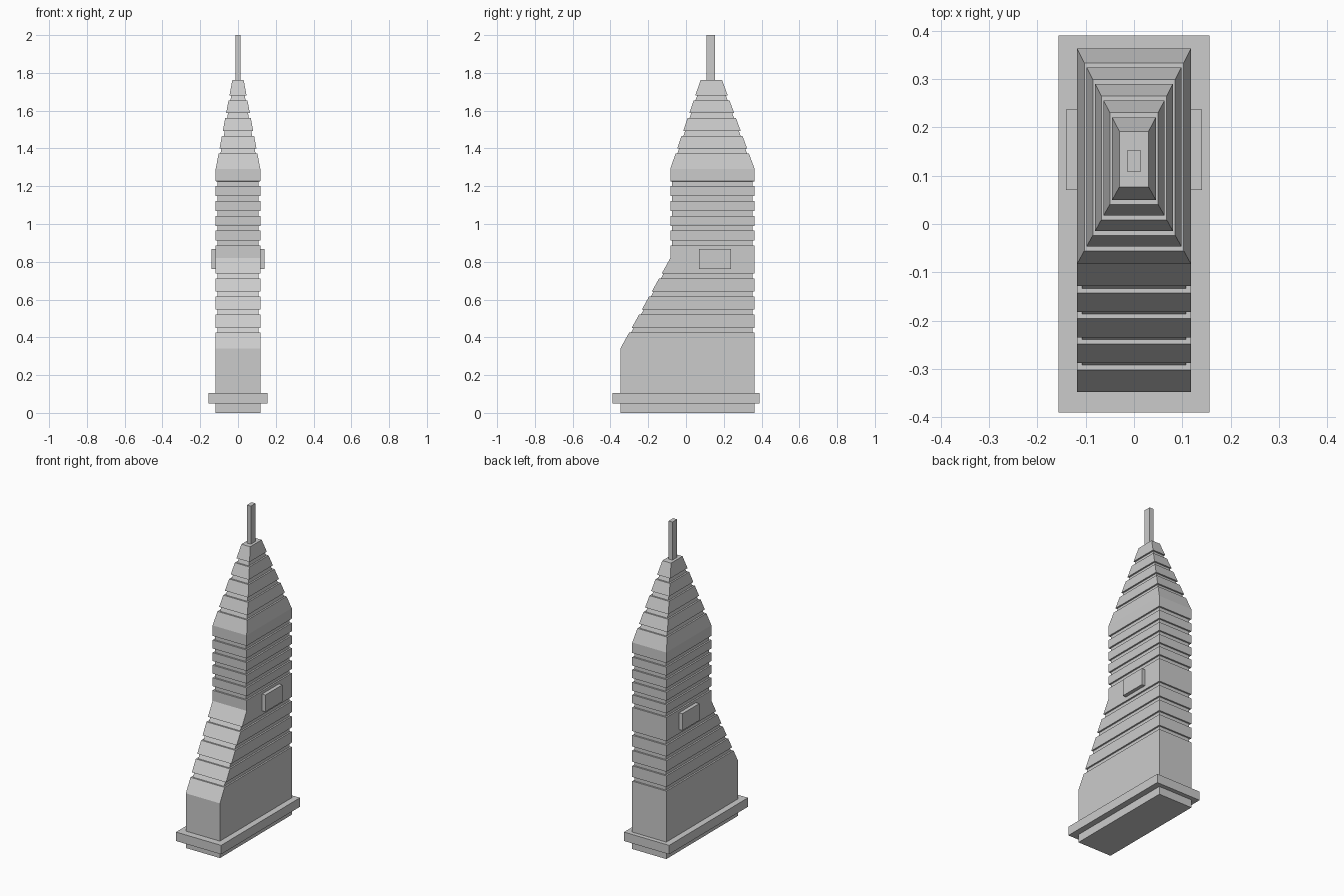
import bpy, bmesh

if "Cube" in bpy.data.objects:
    bpy.data.objects.remove(bpy.data.objects["Cube"])

grey = bpy.data.materials.new("light_grey")
grey.diffuse_color = (0.6, 0.6, 0.6, 1)
grey.use_nodes = True
grey.node_tree.nodes["Principled BSDF"].inputs["Base Color"].default_value = grey.diffuse_color


def finish(name, bm):
    bmesh.ops.recalc_face_normals(bm, faces=bm.faces)
    mesh = bpy.data.meshes.new(name)
    bm.to_mesh(mesh)
    bm.free()
    mesh.materials.append(grey)
    obj = bpy.data.objects.new(name, mesh)
    bpy.context.collection.objects.link(obj)
    return obj


def box(name, x0, x1, y0, y1, z0, z1):
    bm = bmesh.new()
    bmesh.ops.create_cube(bm, size=1)
    for v in bm.verts:
        v.co = (x1 if v.co.x > 0 else x0, y1 if v.co.y > 0 else y0, z1 if v.co.z > 0 else z0)
    return finish(name, bm)


# Tower outline: height, half width, front y, back y
KEYS = [
    (0.00, 0.118, -0.347, 0.363),
    (0.342, 0.118, -0.347, 0.363),
    (0.82, 0.118, -0.083, 0.363),
    (1.292, 0.118, -0.083, 0.363),
    (1.762, 0.030, 0.077, 0.191),
]
# Bands per section, separated by shallow grooves
BANDS = [1, 5, 6, 5]
GROOVE, DEPTH = 0.026, 0.01


def section(a, b, z, inset=0.0):
    t = (z - a[0]) / (b[0] - a[0])
    w, f, k = (a[i] + (b[i] - a[i]) * t for i in (1, 2, 3))
    return (z, w - inset, f + inset, k - inset)


rings = [KEYS[0]]
for a, b, n in zip(KEYS, KEYS[1:], BANDS):
    for i in range(1, n):
        mid = a[0] + (b[0] - a[0]) * i / n
        lo, hi = mid - GROOVE / 2, mid + GROOVE / 2
        # groove: ledge in, wall up, overhang out
        rings += [section(a, b, lo), section(a, b, lo + 1e-4, DEPTH),
                  section(a, b, hi - 1e-4, DEPTH), section(a, b, hi)]
    rings.append(b)

# Tower body lofted through the rings
bm = bmesh.new()
loops = [[bm.verts.new(p) for p in ((-w, f, z), (w, f, z), (w, k, z), (-w, k, z))]
         for z, w, f, k in rings]
bm.faces.new(loops[0])
bm.faces.new(loops[-1])
for lo, hi in zip(loops, loops[1:]):
    for i in range(4):
        j = (i + 1) % 4
        bm.faces.new((lo[i], lo[j], hi[j], hi[i]))
finish("tower_body", bm)

# Base collar, spire and the two side boxes
box("base_collar", -0.156, 0.156, -0.39, 0.39, 0.05, 0.106)
box("spire", -0.0135, 0.0135, 0.108, 0.153, 1.74, 2.0)
box("right_side_box", 0.10, 0.141, 0.07, 0.237, 0.762, 0.867)
box("left_side_box", -0.141, -0.10, 0.07, 0.237, 0.762, 0.867)
